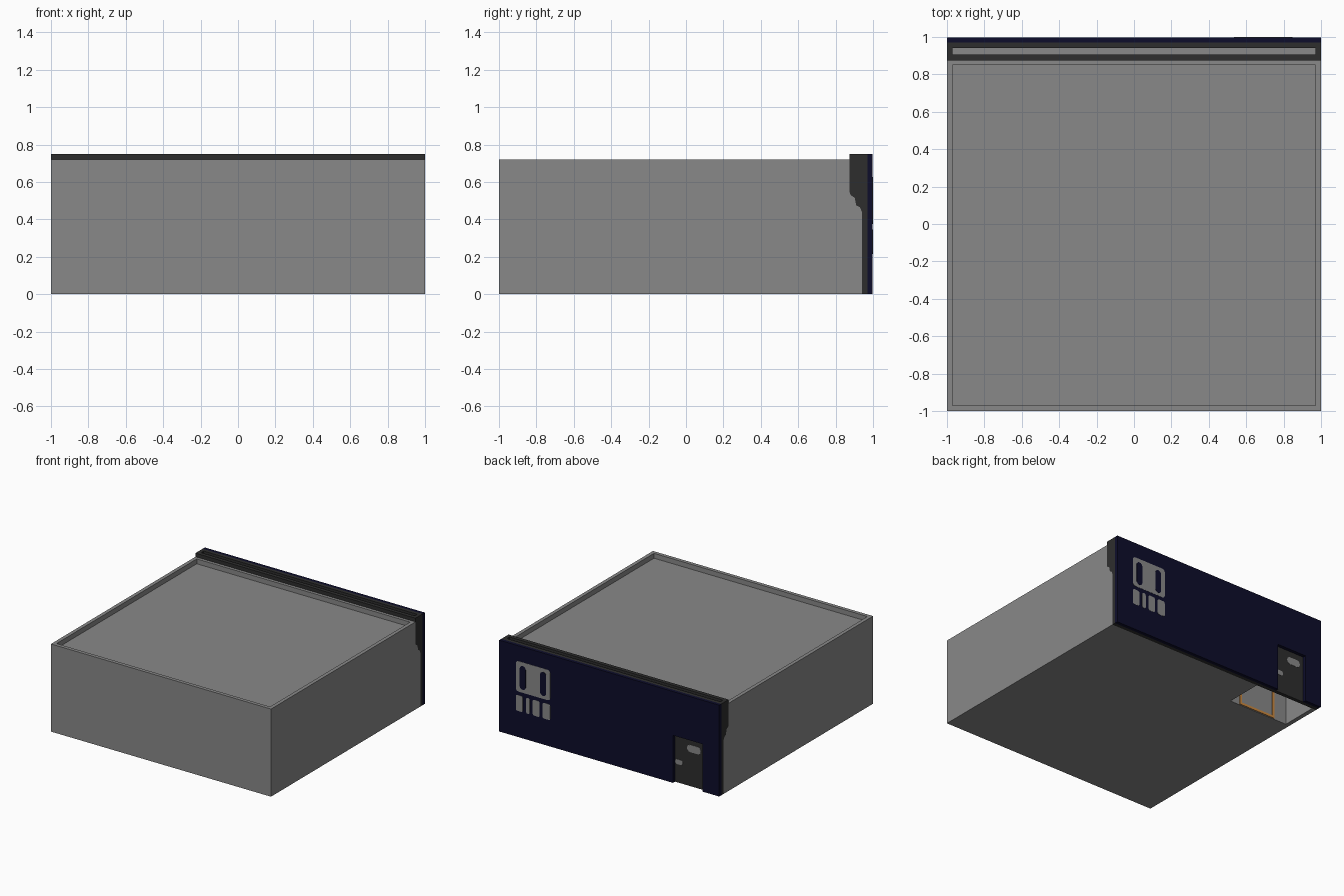
import bpy
import bmesh
import math

old = bpy.data.objects.get("Cube")
if old:
    bpy.data.objects.remove(old, do_unlink=True)


def material(name, rgb):
    m = bpy.data.materials.new(name)
    m.use_nodes = True
    m.diffuse_color = (*rgb, 1)
    m.node_tree.nodes["Principled BSDF"].inputs["Base Color"].default_value = (*rgb, 1)
    return m


GREY = material("wall grey", (0.25, 0.25, 0.25))
DARK = material("charcoal", (0.027, 0.027, 0.027))
NAVY = material("navy", (0.004, 0.004, 0.024))
ORANGE = material("orange", (0.6, 0.25, 0.05))


def prism(name, outline, depth, mat):
    """Extrude a closed outline of 3D points along the vector depth."""
    bm = bmesh.new()
    face = bm.faces.new([bm.verts.new(p) for p in outline])
    out = bmesh.ops.extrude_face_region(bm, geom=[face])
    moved = [v for v in out["geom"] if isinstance(v, bmesh.types.BMVert)]
    bmesh.ops.translate(bm, verts=moved, vec=depth)
    bmesh.ops.recalc_face_normals(bm, faces=bm.faces)
    mesh = bpy.data.meshes.new(name)
    bm.to_mesh(mesh)
    bm.free()
    mesh.materials.append(mat)
    obj = bpy.data.objects.new(name, mesh)
    bpy.context.collection.objects.link(obj)
    return obj


def box(name, x, y, z, mat):
    pts = [(x[0], y[0], z[0]), (x[1], y[0], z[0]), (x[1], y[1], z[0]), (x[0], y[1], z[0])]
    return prism(name, pts, (0, 0, z[1] - z[0]), mat)


def plate(name, x, z, y, mat, radius):
    """Thin rounded plate on the back, its outer surface at y."""
    pts = []
    corners = [(x[1], z[1], 1, 1), (x[0], z[1], -1, 1), (x[0], z[0], -1, -1), (x[1], z[0], 1, -1)]
    for i, (cx, cz, sx, sz) in enumerate(corners):
        for k in range(5):
            a = (i + k / 4) * math.pi / 2
            pts.append((cx - sx * radius + radius * math.cos(a), y,
                        cz - sz * radius + radius * math.sin(a)))
    return prism(name, pts, (0, -0.005, 0), mat)


def cut(obj, cutter):
    """Subtract the cutter, bake the result and discard the cutter."""
    mod = obj.modifiers.new("cut", 'BOOLEAN')
    mod.operation = 'DIFFERENCE'
    mod.solver = 'EXACT'
    mod.object = cutter
    bpy.context.view_layer.update()
    dg = bpy.context.evaluated_depsgraph_get()
    mesh = bpy.data.meshes.new_from_object(obj.evaluated_get(dg))
    obj.modifiers.clear()
    obj.data = mesh
    bpy.data.objects.remove(cutter, do_unlink=True)


# Stepped moulding line shared by the body and the fascia backing (y, z)
steps = [(0.94, 0), (0.94, 0.44), (0.93, 0.465), (0.91, 0.475), (0.902, 0.515),
         (0.88, 0.53), (0.875, 0.545)]

# Main body with sunken roof and entry room open underneath
profile = [(-1, 0)] + steps + [(0.875, 0.72), (-1, 0.72)]
body = prism("body", [(-1, y, z) for y, z in profile], (2, 0, 0), GREY)
cut(body, box("roof_cutter", (-0.97, 0.97), (-0.97, 0.85), (0.68, 0.9), GREY))
cut(body, box("room_cutter", (-0.964, -0.42), (0.63, 1.1), (-0.1, 0.42), GREY))

# Fascia backing with a gutter along its top
profile = [(0.97, 0)] + steps + [(0.875, 0.75), (0.97, 0.75)]
backing = prism("fascia_backing", [(-1, y, z) for y, z in profile], (2, 0, 0), DARK)
cut(backing, box("gutter_cutter", (-0.97, 0.97), (0.907, 0.94), (0.71, 0.9), DARK))
box("gutter_floor", (-0.97, 0.97), (0.907, 0.94), (0.705, 0.715), GREY)

# Navy sign board with a doorway notch
DOOR = (-0.85, -0.58)
board = [(-1, 0), (DOOR[0], 0), (DOOR[0], 0.39), (DOOR[1], 0.39), (DOOR[1], 0),
         (1, 0), (1, 0.75), (-1, 0.75)]
prism("sign_board", [(x, 0.97, z) for x, z in board], (0, 0.027, 0), NAVY)

# Sign panel with two slots and a row of small blocks
plate("sign_panel", (0.535, 0.848), (0.375, 0.625), 0.9985, GREY, 0.025)
for side, x in (("left", (0.757, 0.812)), ("right", (0.572, 0.627))):
    plate("sign_slot_" + side, x, (0.40, 0.595), 1.0, NAVY, 0.027)
for i, x in enumerate([(0.785, 0.848), (0.722, 0.756), (0.632, 0.695), (0.535, 0.605)]):
    plate(f"sign_block_{i + 1}", x, (0.215, 0.345), 0.9985, GREY, 0.015)

# Door fittings
plate("door_window", (-0.815, -0.69), (0.28, 0.34), 0.972, GREY, 0.029)
plate("door_handle", (-0.65, -0.582), (0.15, 0.19), 0.972, GREY, 0.018)

# Orange frame on the inner wall of the entry room
for name, x, z in (("left", (-0.53, -0.51), (0.005, 0.37)),
                   ("right", (-0.85, -0.83), (0.005, 0.37)),
                   ("bottom", (-0.83, -0.53), (0.005, 0.025)),
                   ("top", (-0.83, -0.53), (0.35, 0.37))):
    box("inner_frame_" + name, x, (0.63, 0.636), z, ORANGE)
